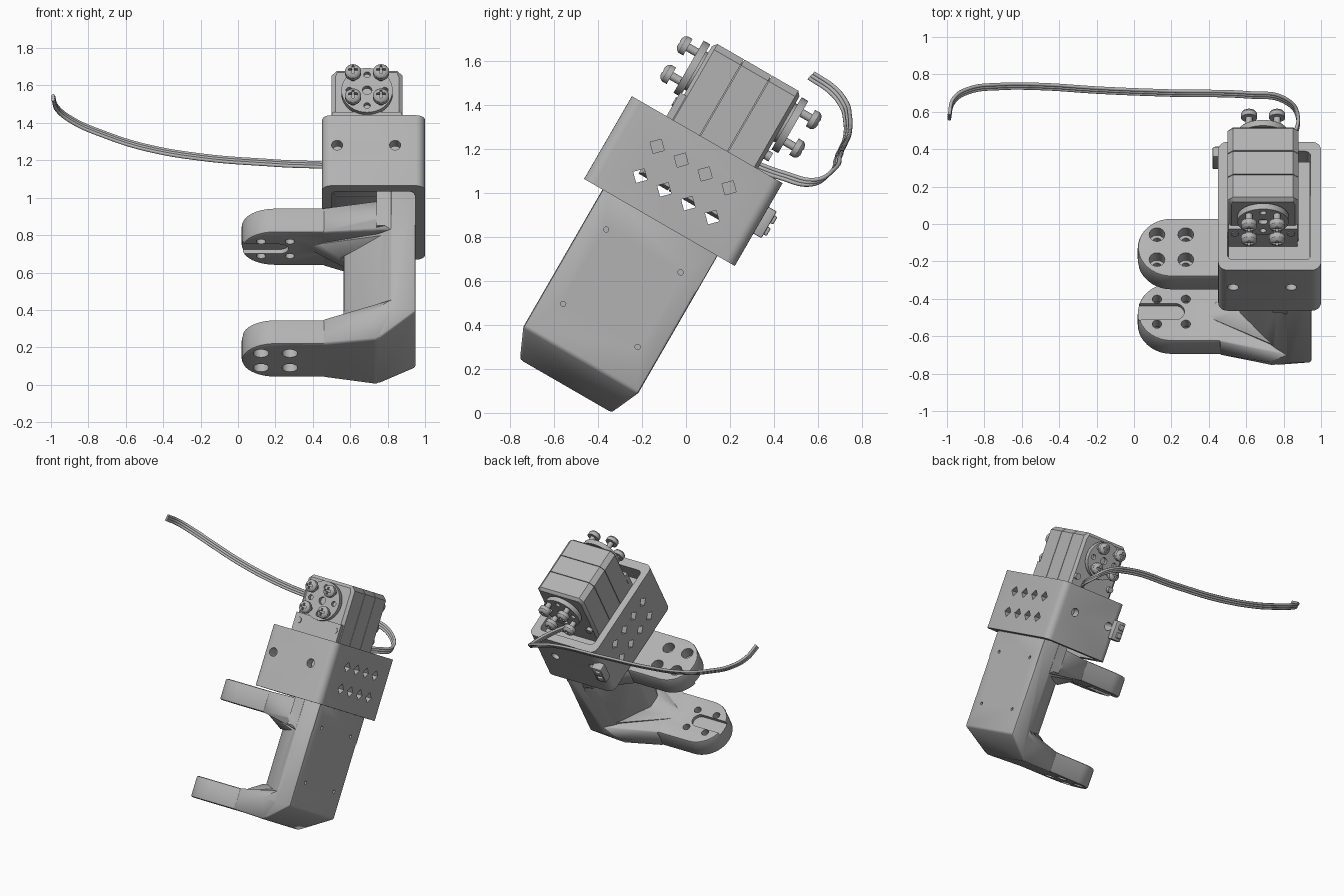
import bpy, bmesh, math
from mathutils import Vector

if "Cube" in bpy.data.objects:
    bpy.data.objects.remove(bpy.data.objects["Cube"], do_unlink=True)

GREY = (0.45, 0.45, 0.45, 1)
grey = bpy.data.materials.new("plain grey")
grey.use_nodes = True
grey.diffuse_color = GREY
grey.node_tree.nodes["Principled BSDF"].inputs["Base Color"].default_value = GREY
TILT = (math.radians(-30), 0, 0)    # whole assembly leans back about x


# Point sets, all in the untilted frame (x, y, z along the arm)
def box(x, y, z):
    return [(a, b, c) for a in x for b in y for c in z]


def ring(c, r, axis, n=24):
    pts = []
    for i in range(n):
        t = 2 * math.pi * i / n
        p = [r * math.cos(t), r * math.sin(t)]
        p.insert(axis, 0)
        pts.append(tuple(Vector(c) + Vector(p)))
    return pts


def rod(c, r, axis, ends, n=24):
    pts = []
    for e in ends:
        p = list(c)
        p[axis] = e
        pts += ring(p, r, axis, n)
    return pts


def post(x, y, z, r):
    """Box whose upright edges are rounded."""
    pts = []
    for cx in (x[0] + r, x[1] - r):
        for cy in (y[0] + r, y[1] - r):
            pts += rod((cx, cy, 0), r, 2, z)
    return pts


def make(name, solids):
    """One object holding a convex solid for every point set."""
    total = bmesh.new()
    for pts in solids:
        bm = bmesh.new()
        for p in pts:
            bm.verts.new(p)
        res = bmesh.ops.convex_hull(bm, input=bm.verts[:])
        junk = {g for g in res["geom_interior"] + res["geom_unused"]
                if isinstance(g, bmesh.types.BMVert)}
        bmesh.ops.delete(bm, geom=list(junk), context="VERTS")
        bmesh.ops.dissolve_limit(bm, angle_limit=0.01, verts=bm.verts[:], edges=bm.edges[:])
        bmesh.ops.recalc_face_normals(bm, faces=bm.faces[:])
        tmp = bpy.data.meshes.new("tmp")
        bm.to_mesh(tmp)
        bm.free()
        total.from_mesh(tmp)
        bpy.data.meshes.remove(tmp)
    me = bpy.data.meshes.new(name)
    total.to_mesh(me)
    total.free()
    me.materials.append(grey)
    ob = bpy.data.objects.new(name, me)
    ob.rotation_euler = TILT
    bpy.context.scene.collection.objects.link(ob)
    smooth(me)
    return ob


def smooth(me):
    me.shade_smooth()
    me.set_sharp_from_angle(angle=math.radians(32))


def bake(ob):
    bpy.context.view_layer.update()
    dg = bpy.context.evaluated_depsgraph_get()
    me = bpy.data.meshes.new_from_object(ob.evaluated_get(dg))
    ob.modifiers.clear()
    ob.data = me
    smooth(me)


def bevel(ob, width, segments=3):
    m = ob.modifiers.new("bevel", "BEVEL")
    m.width, m.segments = width, segments
    m.limit_method, m.angle_limit = "ANGLE", math.radians(40)
    bake(ob)
    return ob


def combine(ob, other, op="DIFFERENCE"):
    other.hide_render = True
    m = ob.modifiers.new("combine", "BOOLEAN")
    m.object, m.operation, m.solver, m.use_self = other, op, "EXACT", True
    bake(ob)
    bpy.data.objects.remove(other, do_unlink=True)


# Forked arm: wedge-backed spine, two rounded fingers, flared roots and gussets
MID = -0.535
FLIP = 0.52


def across(half):
    return (MID - half, MID + half)


def both(pts):
    return [pts, [(x, y, FLIP - z) for x, y, z in pts]]


spine = box((0.82, 0.95), across(0.302), (-0.03, 0.72)) \
    + box((0.565,), across(0.05), (-0.03, 0.66)) \
    + box((0.74,), across(0.24), (-0.17,))
finger = rod((0.2, MID, 0), 0.18, 2, (-0.16, -0.01), 40) \
    + box((0.5,), across(0.18), (-0.16, -0.01))
flare = box((0.45,), across(0.178), (-0.159, -0.011)) \
    + box((0.74,), across(0.24), (-0.168,)) \
    + box((0.72, 0.9), across(0.3), (-0.03,)) \
    + box((0.82, 0.9), across(0.3), (0.045,))
gusset = box((0.38,), across(0.02), (-0.02,)) + box((0.8,), across(0.25), (-0.02,)) \
    + box((0.54,), across(0.04), (0.065,)) + box((0.83,), across(0.29), (0.065,))
arm = bevel(make("forked_arm", [spine]), 0.012, 2)
for shape in both(finger) + both(flare):
    combine(arm, bevel(make("arm_piece", [shape]), 0.012, 2), "UNION")
for shape in both(gusset) + [box((0.74, 0.949), across(0.3), (0.5, 0.719))]:
    combine(arm, make("arm_piece", [shape]), "UNION")

# Finger slots and screw holes
slot = rod((0.22, MID, 0), 0.05, 2, (-0.035, 0.005)) \
    + box((-0.1,), across(0.05), (-0.035, 0.005))
combine(arm, make("slot_cutter", both(slot)))
holes = []
for dx in (-0.077, 0.077):
    for dy in (-0.077, 0.077):
        c = (0.2 + dx, MID + dy, 0)
        holes += both(rod(c, 0.025, 2, (-0.3, 0.02), 16))
        holes += both(rod(c, 0.042, 2, (-0.3, -0.08), 16))
for y in (-0.732, -0.341):
    for z in (0.15, 0.541):
        holes.append(rod((0, y, z), 0.012, 0, (0.92, 1.0), 12))
combine(arm, make("hole_cutter", holes))

# Sleeve around the motor, with diamond vents and screw holes
sleeve = make("sleeve", [post((0.45, 1.0), (-0.934, -0.142), (0.69, 1.125), 0.05)])
combine(sleeve, make("bore_cutter", [post((0.5, 0.945), (-0.87, -0.2), (0.5, 1.3), 0.03)]))
vents = [rod((0, -0.72 + 0.126 * i, z), 0.037, 0, (0.3, 1.1), 4)
         for i in range(4) for z in (0.83, 0.985)]
vents += [rod((x, 0, 0.94), 0.03, 1, (-1.1, 0.1), 16) for x in (0.53, 0.84)]
combine(sleeve, make("vent_cutter", vents))
make("sleeve_liner", [box((0.505, 0.94), (-0.84, -0.23), (0.87, 1.06))])

# Plug on the back of the sleeve
plug = make("plug", [box((0.42, 0.5), (-0.16, -0.1), (0.86, 1.0)),
                     box((0.43, 0.47), (-0.11, -0.085), (0.88, 0.92)),
                     box((0.43, 0.47), (-0.11, -0.085), (0.94, 0.98))])
bevel(plug, 0.006, 2)


# Motor case in three sections, with chamfered corners
def slab(y0, y1, inset0=0.0, inset1=0.0):
    pts = []
    for y, i in ((y0, inset0), (y1, inset1)):
        pts += box((0.53, 0.85), (y,), (0.835, 1.525 - i))
        pts += box((0.5 + i, 0.88 - i), (y,), (0.85, 1.495 - i))
    return pts


make("motor_front", [slab(-0.715, -0.577), slab(-0.732, -0.715, 0.02)])
make("motor_middle", [slab(-0.573, -0.432)])
make("motor_back", [slab(-0.428, -0.29), slab(-0.29, -0.273, 0, 0.02)])
make("motor_core", [box((0.515, 0.865), (-0.7, -0.3), (0.85, 1.51))])
make("motor_flange", [box((0.505, 0.875), (-0.752, -0.72), (0.9, 1.25))])

# Horn discs with their screws, mirrored front and back
CX, CZ, CY = 0.69, 1.37, -0.5025
for side, label in ((-1, "front"), (1, "back")):
    def at(*d):
        return tuple(CY + side * v for v in d)

    disc = make(label + "_horn", [rod((CX, 0, CZ), 0.137, 1, at(0.24, 0.275), 40)])
    cuts = [rod((CX, 0, CZ), 0.026, 1, at(0.25, 0.4), 16)]
    for i in range(4):
        a = i * math.pi / 2
        cuts.append(rod((CX + 0.095 * math.cos(a), 0, CZ + 0.095 * math.sin(a)),
                        0.018, 1, at(0.25, 0.4), 12))
    combine(disc, make("horn_cutter", cuts))
    make(label + "_hub", [rod((CX, 0, CZ), 0.1, 1, at(0.22, 0.245))])
    make(label + "_case_screws", [rod((x, 0, 1.2), 0.022, 1, at(0.2, 0.255), 16)
                                  for x in (0.54, 0.84)])
    screws, crosses = [], []
    for dx in (-0.075, 0.075):
        for dz in (-0.075, 0.075):
            x, z = CX + dx, CZ + dz
            c = (x, 0, z)
            screws.append(rod(c, 0.043, 1, at(0.322, 0.348))
                          + rod(c, 0.035, 1, at(0.36,)) + rod(c, 0.02, 1, at(0.367,)))
            screws.append(rod(c, 0.019, 1, at(0.26, 0.33), 16))
            for w, h in ((0.024, 0.006), (0.006, 0.024)):
                crosses.append(box((x - w, x + w), at(0.35, 0.4), (z - h, z + h)))
    heads = make(label + "_screws", screws)
    combine(heads, make("cross_cutter", crosses))

# Ribbon cable of three wires, leaving the motor and sweeping sideways
path = [(0.74, 0.30, 1.13), (0.84, 0.44, 1.08), (0.875, 0.58, 1.05), (0.80, 0.665, 1.10),
        (0.62, 0.69, 1.155), (0.20, 0.70, 1.185), (-0.18, 0.715, 1.215),
        (-0.50, 0.735, 1.27), (-0.72, 0.735, 1.34), (-0.88, 0.715, 1.41),
        (-0.965, 0.66, 1.475), (-0.988, 0.57, 1.535)]
curve = bpy.data.curves.new("ribbon_cable", "CURVE")
curve.dimensions = "3D"
curve.bevel_depth, curve.bevel_resolution, curve.resolution_u = 0.0095, 2, 8
curve.use_fill_caps = True
for k in (-1, 0, 1):
    sp = curve.splines.new("BEZIER")
    sp.bezier_points.add(len(path) - 1)
    for bp, p in zip(sp.bezier_points, path):
        bp.co = Vector(p) + k * Vector((0, 0.011, 0.011))
        bp.handle_left_type = bp.handle_right_type = "AUTO"
    sp.use_smooth = True
curve.materials.append(grey)
bpy.context.scene.collection.objects.link(bpy.data.objects.new("ribbon_cable", curve))
